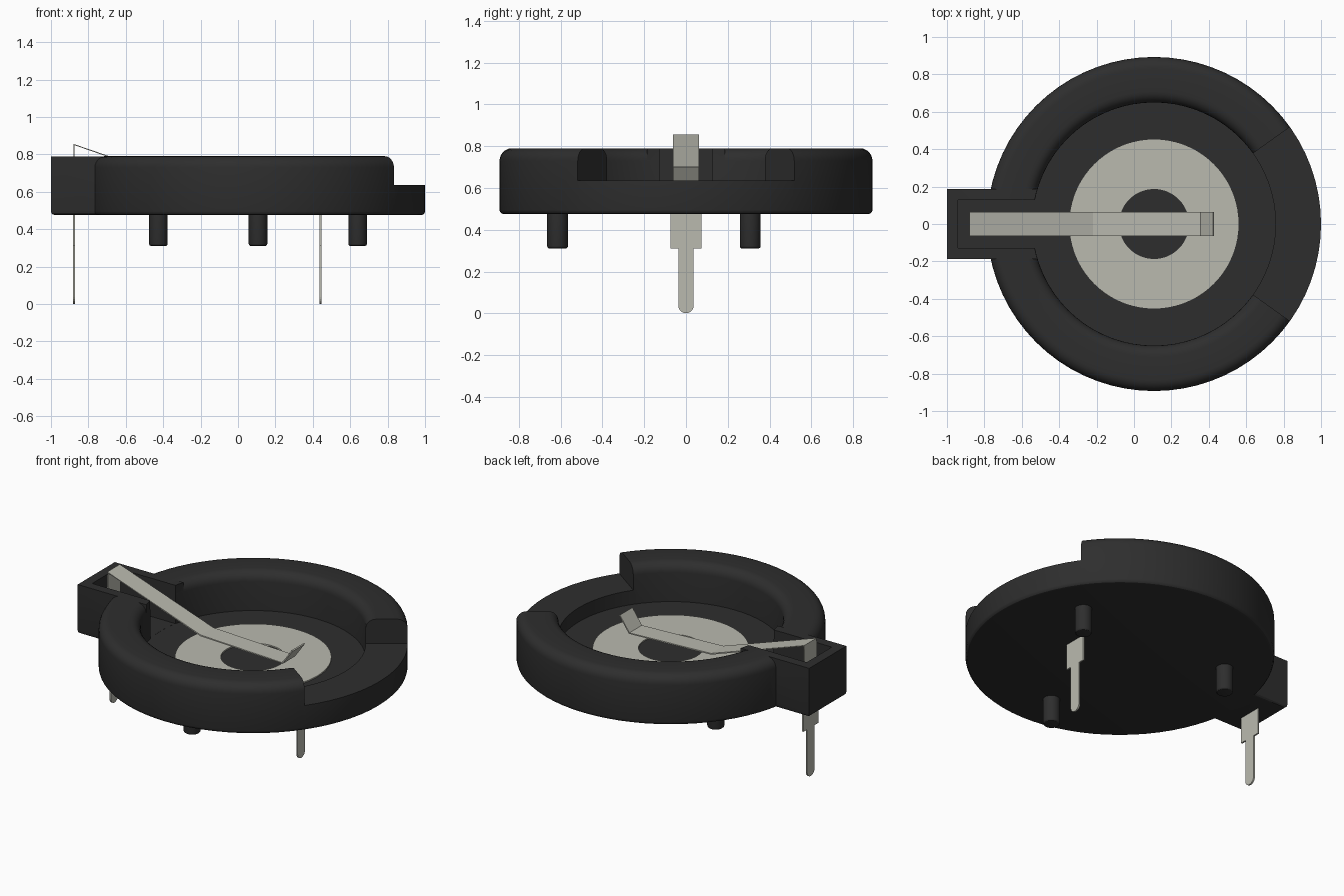
import bpy, bmesh
from math import sin, cos, pi, radians

if "Cube" in bpy.data.objects:
    bpy.data.objects.remove(bpy.data.objects["Cube"], do_unlink=True)

CX = 0.107                       # centre of the round body
R_OUT, R_IN = 0.893, 0.65
BOTTOM, TOP, FLOOR, NOTCH = 0.475, 0.79, 0.545, 0.635
SEGS = 72


def material(name, rgb, rough):
    m = bpy.data.materials.new(name)
    m.use_nodes = True
    m.diffuse_color = (*rgb, 1)
    bsdf = m.node_tree.nodes["Principled BSDF"]
    bsdf.inputs["Base Color"].default_value = (*rgb, 1)
    bsdf.inputs["Roughness"].default_value = rough
    return m


BLACK = material("black plastic", (0.027, 0.027, 0.027), 0.6)
METAL = material("pale metal", (0.49, 0.49, 0.43), 0.5)


def finish(name, bm, mat):
    bmesh.ops.recalc_face_normals(bm, faces=bm.faces)
    me = bpy.data.meshes.new(name)
    bm.to_mesh(me)
    bm.free()
    me.materials.append(mat)
    ob = bpy.data.objects.new(name, me)
    bpy.context.collection.objects.link(ob)
    return ob


def activate(ob):
    bpy.ops.object.select_all(action="DESELECT")
    ob.select_set(True)
    bpy.context.view_layer.objects.active = ob


def smooth(ob):
    activate(ob)
    bpy.ops.object.shade_smooth_by_angle(angle=radians(30))


def arc(cx, cz, r, a0, a1, n=6):
    steps = [radians(a0 + (a1 - a0) * i / n) for i in range(n + 1)]
    return [(cx + r * cos(a), cz + r * sin(a)) for a in steps]


def lathe(name, profile, mat, centre=(CX, 0), segs=SEGS, closed=False):
    """Turn a (radius, z) profile about a vertical axis."""
    bm = bmesh.new()
    vs = [bm.verts.new((r, 0, z)) for r, z in profile]
    pairs = list(zip(vs, vs[1:])) + ([(vs[-1], vs[0])] if closed else [])
    es = [bm.edges.new(p) for p in pairs]
    bmesh.ops.spin(bm, geom=vs + es, axis=(0, 0, 1), cent=(0, 0, 0),
                   angle=2 * pi, steps=segs, use_duplicate=False)
    bmesh.ops.remove_doubles(bm, verts=bm.verts, dist=1e-5)
    bmesh.ops.translate(bm, verts=bm.verts, vec=(*centre, 0))
    return finish(name, bm, mat)


def prism(name, outline, vec, mat):
    """Extrude a flat outline of 3D points along vec."""
    bm = bmesh.new()
    face = bm.faces.new([bm.verts.new(p) for p in outline])
    ext = bmesh.ops.extrude_face_region(bm, geom=[face])["geom"]
    bmesh.ops.translate(bm, vec=vec,
                        verts=[g for g in ext if isinstance(g, bmesh.types.BMVert)])
    return finish(name, bm, mat)


def block(name, x0, x1, y, z0, z1, mat):
    return prism(name, [(x0, -y, z0), (x1, -y, z0), (x1, y, z0), (x0, y, z0)],
                 (0, 0, z1 - z0), mat)


def boolean(ob, cutter, operation):
    cutter.hide_render = True
    mod = ob.modifiers.new("cut", "BOOLEAN")
    mod.operation, mod.solver, mod.object = operation, "EXACT", cutter
    activate(ob)
    bpy.ops.object.modifier_apply(modifier=mod.name)
    bpy.data.objects.remove(cutter, do_unlink=True)


# Round tray with rounded rim
f, g = 0.06, 0.02
profile = ([(0, BOTTOM)] + arc(R_OUT - g, BOTTOM + g, g, -90, 0, 3)
           + arc(R_OUT - f, TOP - f, f, 0, 90)
           + arc(R_IN + f, TOP - f, f, 90, 180)
           + [(R_IN, FLOOR), (0, FLOOR)])
body = lathe("holder_body", profile, BLACK)

# Terminal housing at the side, trimmed to the inner wall
housing = block("housing", -1, -0.45, 0.187, BOTTOM + 0.001, TOP - 0.0005, BLACK)
activate(housing)
bm = bmesh.new()
bm.from_mesh(housing.data)
low = [e for e in bm.edges if all(v.co.z < FLOOR for v in e.verts)]
bmesh.ops.bevel(bm, geom=low, offset=g, segments=3, profile=0.5, affect="EDGES")
bm.to_mesh(housing.data)
bm.free()
well = lathe("well", [(0, FLOOR - 0.01), (R_IN + 0.001, FLOOR - 0.01),
                      (R_IN + 0.001, 1), (0, 1)], BLACK)
boolean(housing, well, "DIFFERENCE")
boolean(body, housing, "UNION")

# Slot through the housing, and wedge notch on the opposite rim
boolean(body, block("slot", -0.94, -0.4, 0.127, FLOOR + 0.0005, 1, BLACK), "DIFFERENCE")
a = radians(35.5)
reach = 1.5
wedge = [(CX, 0, NOTCH), (CX + reach * cos(a), -reach * sin(a), NOTCH),
         (CX + reach * cos(a), reach * sin(a), NOTCH)]
boolean(body, prism("notch", wedge, (0, 0, 0.5), BLACK), "DIFFERENCE")
smooth(body)

# Three locating pegs
for i in range(3):
    t = radians(-90 + 120 * i)
    peg = lathe(f"peg_{i + 1}",
                [(0, 0.31)] + arc(0.038, 0.322, 0.012, -90, 0, 3)
                + [(0.05, BOTTOM + 0.02), (0, BOTTOM + 0.02)],
                BLACK, (CX + 0.615 * cos(t), 0.615 * sin(t)), 24)
    smooth(peg)

# Ring contact on the floor
contact = lathe("contact_ring", [(0.187, FLOOR - 0.005), (0.452, FLOOR - 0.005),
                                 (0.452, FLOOR + 0.008), (0.187, FLOOR + 0.008)],
                METAL, closed=True)
smooth(contact)

# Stepped solder pins with rounded tips
tip = arc(0, 0.037, 0.037, 180, 360, 10)
outline = tip + [(0.037, 0.31), (0.075, 0.31), (0.075, 0.5),
                 (-0.075, 0.5), (-0.075, 0.31), (-0.037, 0.31)]
for name, x in (("spring_pin", -0.881), ("contact_pin", 0.437)):
    prism(name, [(x, y, z) for y, z in outline], (0.01, 0, 0), METAL)

# Bent spring strip
path = [(-0.876, 0.49), (-0.876, 0.852), (-0.22, 0.625), (0.357, 0.603), (0.425, 0.7)]
bm = bmesh.new()
rows = [[bm.verts.new((x, y, z)) for y in (-0.063, 0.063)] for x, z in path]
for p, q in zip(rows, rows[1:]):
    bm.faces.new((p[0], q[0], q[1], p[1]))
spring = finish("spring_strip", bm, METAL)
solid = spring.modifiers.new("thickness", "SOLIDIFY")
solid.thickness, solid.offset = 0.008, 0
